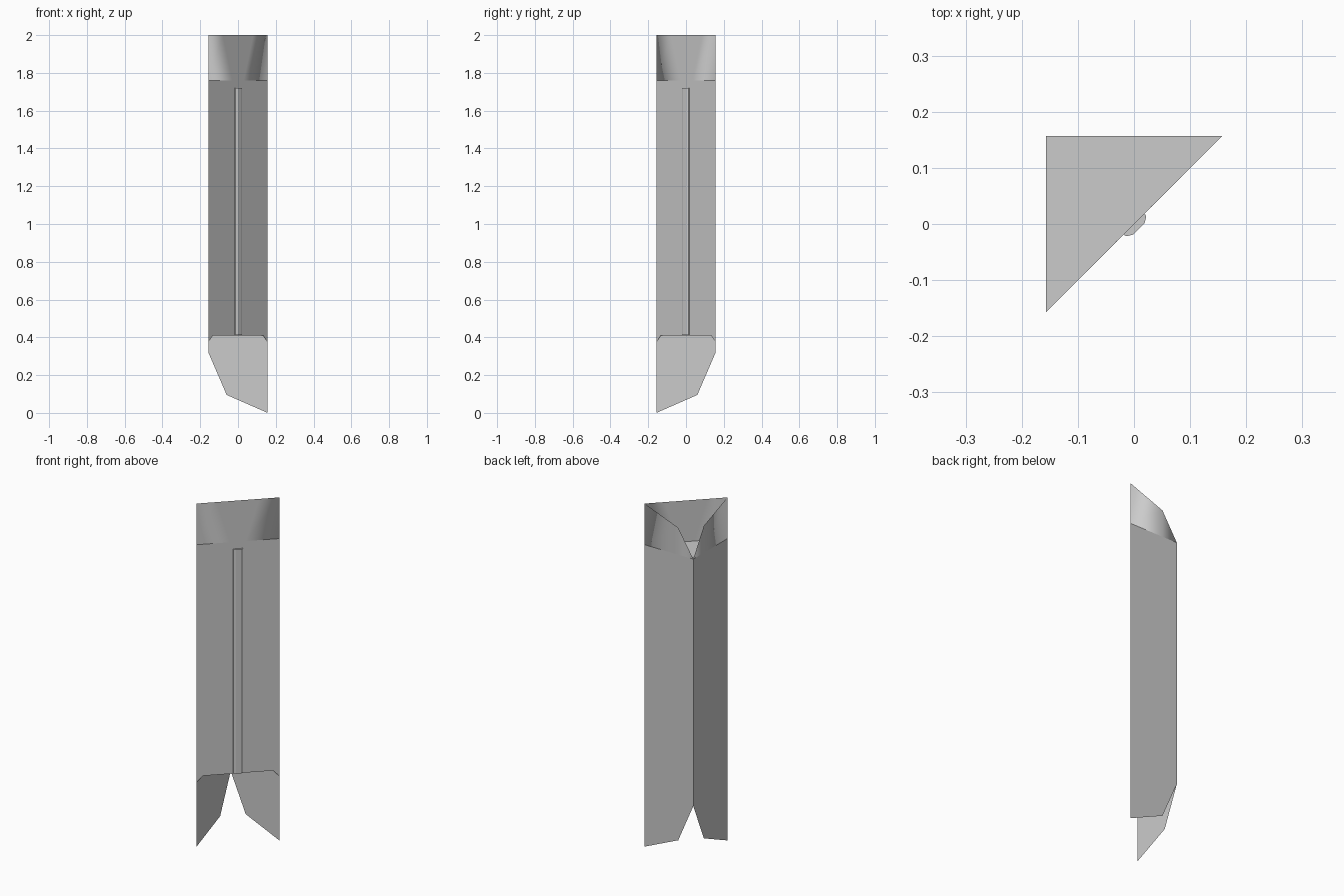
import bpy, bmesh

if "Cube" in bpy.data.objects:
    bpy.data.objects.remove(bpy.data.objects["Cube"])

H = 0.157          # half width of the triangular plan
TOP, LOW = 1.76, 0.41   # heights of the upper and lower caps


def back(x, z):
    return (x, H, z)


def left(x, z):     # back wall point mirrored over the diagonal
    return (-H, -x, z)


def front(s, z):    # point on the diagonal panel
    return (s, s, z)


def build(name, faces, smooth=False):
    bm = bmesh.new()
    for pts in faces:
        bm.faces.new([bm.verts.new(p) for p in pts])
    bmesh.ops.remove_doubles(bm, verts=bm.verts[:], dist=1e-5)
    for f in bm.faces:
        f.smooth = smooth
    mesh = bpy.data.meshes.new(name)
    bm.to_mesh(mesh)
    bm.free()
    obj = bpy.data.objects.new(name, mesh)
    bpy.context.collection.objects.link(obj)
    return obj


# Two side walls with pointed feet
wall = [(H, 0), (-0.06, 0.095), (-H, 0.32), (-H, TOP), (H, TOP)]
build("side_walls", [[back(*p) for p in wall],
                     [left(*p) for p in reversed(wall)]])

# Diagonal front panel with small corner tips
panel = [(-H, 0.375), (-0.133, LOW), (0.133, LOW), (H, 0.375), (H, TOP), (-H, TOP)]
build("front_panel", [[front(*p) for p in panel]])

# Flat caps closing the body
plan = [(-H, -H), (H, H), (-H, H)]
build("top_cap", [[(x, y, TOP) for x, y in plan]])
build("bottom_cap", [[(x, y, LOW) for x, y in reversed(plan)]])

# Smooth shaded collar: full height in front, notched at the back corner
notch = [(H, TOP), (-0.06, TOP), (-0.06, 1.917), (H, 2)]
tip = [(-0.06, TOP), (-H, TOP), (-0.06, 1.917)]
collar = [[f(*p) for p in (shape if f is back else reversed(shape))]
          for f in (back, left) for shape in (notch, tip)]
collar += [[front(-H, TOP), front(-0.03, TOP), front(-0.08, 2), front(-H, 2)],
           [front(-0.03, TOP), front(0.03, TOP), front(0.08, 2), front(-0.08, 2)],
           [front(0.03, TOP), front(H, TOP), front(H, 2), front(0.08, 2)]]
build("collar", collar, smooth=True)

# Rounded rib down the middle of the front panel
profile = [(-0.027, -0.002), (-0.025, 0.006), (-0.014, 0.0125),
           (0.014, 0.0125), (0.025, 0.006), (0.027, -0.002)]
r = 0.5 ** 0.5
ring = [((t + n) * r, (t - n) * r) for t, n in profile]
z0, z1 = 0.413, 1.72
faces = [[(*a, z0), (*b, z0), (*b, z1), (*a, z1)]
         for a, b in zip(ring, ring[1:] + ring[:1])]
faces += [[(*p, z1) for p in ring], [(*p, z0) for p in reversed(ring)]]
rib = build("front_rib", faces)
bpy.context.view_layer.objects.active = rib
rib.select_set(True)
bpy.ops.object.shade_smooth_by_angle()
